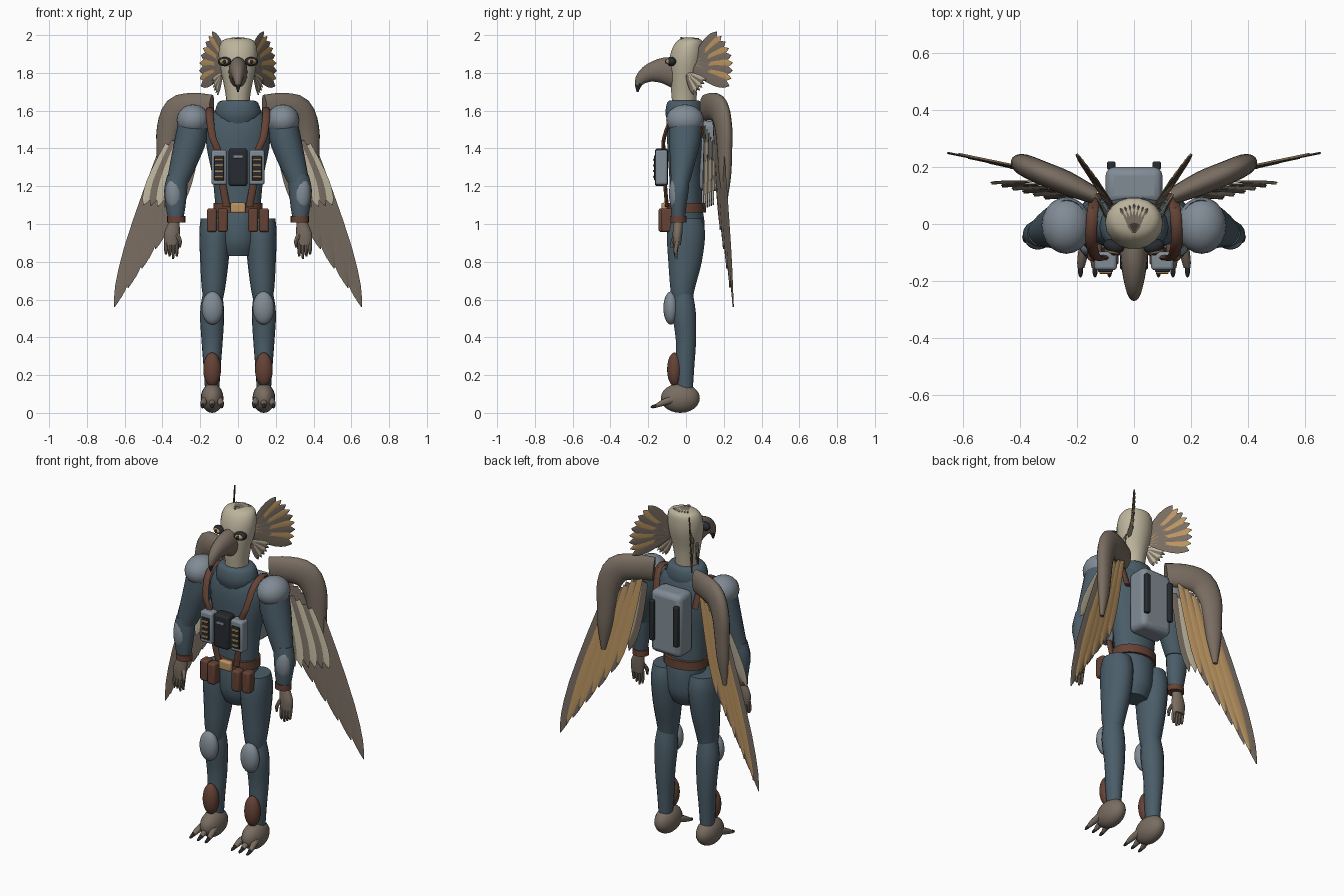
import bpy, bmesh
from math import sin, cos, pi, radians
from mathutils import Vector, Matrix, Euler

cube = bpy.data.objects.get("Cube")
if cube:
    bpy.data.objects.remove(cube, do_unlink=True)

X, Y, Z = Vector((1, 0, 0)), Vector((0, 1, 0)), Vector((0, 0, 1))


def material(name, *rgb):
    m = bpy.data.materials.new(name)
    m.use_nodes = True
    m.diffuse_color = (*rgb, 1)
    bsdf = next(n for n in m.node_tree.nodes if n.type == 'BSDF_PRINCIPLED')
    bsdf.inputs["Base Color"].default_value = (*rgb, 1)
    return m


suit = material("suit blue", .07, .11, .14)
armour = material("armour grey", .22, .26, .3)
plume = material("plumage brown", .19, .152, .12)
cream = material("head cream", .5, .45, .33)
amber = material("amber", .5, .3, .12)
leather = material("leather", .13, .055, .036)
dark = material("charcoal", .02, .024, .029)


def smooth_rows(rows, step):
    """Catmull-Rom interpolation between the given sections."""
    out, last = [], len(rows) - 1
    for i in range(last):
        a, b, c, d = (Vector(rows[max(0, min(last, i + k))]) for k in (-1, 0, 1, 2))
        for s in range(step):
            t = s / step
            out.append(b + (c - a) * (t / 2) + (2*a - 5*b + 4*c - d) * (t*t / 2)
                       + (3*b - a - 3*c + d) * (t**3 / 2))
    return out + [Vector(rows[-1])]


def loft(bm, rows, u=X, v=Y, n=18, mat=0, step=3):
    """Skin elliptical sections (x, y, z, half_u, half_v); v=None follows the path."""
    rows = smooth_rows(rows, step)
    rings = []
    for i, r in enumerate(rows):
        w = v
        if v is None:
            tangent = Vector(rows[min(i + 1, len(rows) - 1)][:3]) - Vector(rows[max(i - 1, 0)][:3])
            w = tangent.cross(u).normalized()
        rings.append([bm.verts.new(Vector(r[:3]) + u * r[3] * cos(2*pi*k/n) + w * r[4] * sin(2*pi*k/n))
                      for k in range(n)])
    faces = [bm.faces.new(rings[0][::-1]), bm.faces.new(rings[-1])]
    for a, b in zip(rings, rings[1:]):
        faces += [bm.faces.new((a[k], a[(k+1) % n], b[(k+1) % n], b[k])) for k in range(n)]
    for f in faces:
        f.material_index = mat


def finish(name, bm, mats, mirror=False, bevel=0):
    bmesh.ops.recalc_face_normals(bm, faces=bm.faces)
    me = bpy.data.meshes.new(name)
    bm.to_mesh(me)
    bm.free()
    for m in mats:
        me.materials.append(m)
    me.shade_smooth()
    me.set_sharp_from_angle(angle=radians(40))
    ob = bpy.data.objects.new(name, me)
    bpy.context.scene.collection.objects.link(ob)
    if bevel:
        mod = ob.modifiers.new("bevel", 'BEVEL')
        mod.width, mod.segments = bevel, 3
    if mirror:
        ob.modifiers.new("mirror", 'MIRROR').use_mirror_merge = False
    return ob


def body(name, mat, rows, mirror=False, **kw):
    bm = bmesh.new()
    loft(bm, rows, **kw)
    return finish(name, bm, [mat], mirror)


def ball(name, mat, c, r, mirror=True, rot=(0, 0, 0)):
    bm = bmesh.new()
    bmesh.ops.create_uvsphere(bm, u_segments=20, v_segments=12, radius=1,
                              matrix=Matrix.LocRotScale(Vector(c), Euler(rot), Vector(r)))
    finish(name, bm, [mat], mirror)


def box(name, mat, c, size, bevel=.01, mirror=True):
    bm = bmesh.new()
    bmesh.ops.create_cube(bm, size=1, matrix=Matrix.LocRotScale(Vector(c), None, Vector(size)))
    finish(name, bm, [mat], mirror, bevel)


def feather(bm, root, tip, width, normal, mat=0):
    """A thin ridged blade from root to tip."""
    side = (tip - root).cross(normal).normalized()
    shape = ((0, .5), (.3, .85), (.65, 1), (.88, .65), (1, .05))
    loft(bm, [(*root.lerp(tip, t), width * w, .004) for t, w in shape],
         u=side, v=normal, n=4, mat=mat, step=2)


# Torso, collar and hips
body("torso", suit, [(0, 0, 1, .11, .08), (0, 0, 1.1, .12, .085), (0, 0, 1.25, .135, .09),
                     (0, 0, 1.4, .165, .1), (0, 0, 1.5, .17, .1), (0, 0, 1.58, .14, .085),
                     (0, 0, 1.62, .08, .07)])
body("collar", suit, [(0, -.01, 1.52, .09, .08), (0, -.01, 1.58, .122, .1),
                      (0, -.01, 1.64, .107, .092), (0, -.01, 1.655, .08, .075)])
body("hips", suit, [(0, 0, .83, .075, .06), (0, 0, .9, .1, .095), (0, 0, 1, .11, .1), (0, 0, 1.07, .12, .09)])
body("belt", leather, [(0, 0, 1.06, .13, .105), (0, 0, 1.11, .13, .105)], step=1, n=24)
box("buckle", amber, (0, -.115, 1.085), (.08, .03, .055), mirror=False)
for x, y in ((.08, -.115), (.138, -.1)):
    box("belt_pouches", leather, (x, y, 1.02), (.052, .06, .125), .012)

# Legs and feet
body("thighs", suit, [(.122, 0, 1.03, .075, .085), (.122, 0, .95, .083, .103), (.125, -.005, .8, .075, .09),
                      (.13, -.018, .66, .062, .066), (.132, -.02, .57, .045, .05)], True)
body("shins", suit, [(.135, -.015, .64, .05, .05), (.137, -.01, .53, .064, .063), (.137, 0, .38, .056, .054),
                     (.137, -.005, .25, .046, .05), (.137, -.005, .13, .038, .042)], True)
ball("knee_pads", armour, (.135, -.08, .555), (.057, .04, .088))
ball("ankle_guards", leather, (.137, -.06, .23), (.047, .04, .09))
ball("feet", plume, (.137, -.03, .078), (.06, .103, .078))
for k in (-1, 0, 1):
    x = .137 + k * .035
    body("toes", plume, [(x, -.06, .075, .018, .022), (x + k*.01, -.12, .055, .017, .019),
                         (x + k*.015, -.155, .04, .012, .012)], True, v=Z, n=10)
    ball("toe_claws", dark, (x + k*.016, -.163, .036), (.009, .026, .01), rot=(.25, 0, 0))

# Arms and hands
body("upper_arms", suit, [(.235, 0, 1.59, .07, .085), (.25, -.005, 1.45, .085, .085),
                          (.287, -.018, 1.32, .073, .066), (.32, -.03, 1.22, .058, .05)], True)
body("forearms", suit, [(.32, -.03, 1.26, .054, .05), (.33, -.035, 1.18, .061, .05),
                        (.33, -.04, 1.08, .05, .041), (.33, -.04, 1.01, .036, .032)], True)
ball("shoulder_pads", armour, (.238, -.005, 1.55), (.087, .1, .083))
ball("forearm_pads", armour, (.338, -.052, 1.16), (.046, .038, .095))
body("wrist_bands", leather, [(.327, -.04, 1.008, .048, .042), (.327, -.04, 1.042, .048, .042)], True, step=1)
body("hands", plume, [(.335, -.04, 1.02, .025, .024), (.35, -.045, .95, .042, .026),
                      (.352, -.047, .89, .036, .02)], True)
for k in range(4):
    x = .324 + k * .019
    body("fingers", plume, [(x, -.047, .91, .011, .013), (x, -.055, .86, .01, .012),
                            (x, -.052, .815 + .012 * abs(k - 1), .005, .006)], True, n=8)
body("thumbs", plume, [(.325, -.05, .95, .014, .014), (.308, -.07, .91, .011, .011),
                       (.308, -.075, .875, .005, .006)], True, n=8)

# Harness, chest kit and backpack
body("harness_straps", leather, [(.13, .1, 1.45, .02, .01), (.145, .05, 1.6, .02, .01), (.15, -.06, 1.58, .02, .01),
                                 (.135, -.115, 1.46, .02, .01), (.105, -.118, 1.38, .02, .01),
                                 (.08, -.11, 1.2, .02, .01), (.06, -.1, 1.09, .02, .01)], True, v=None, n=8)
box("chest_pack", dark, (0, -.13, 1.3), (.1, .07, .2), .015, False)
box("chest_pack_label", armour, (0, -.167, 1.355), (.05, .006, .015), .002, False)
box("side_packs", armour, (.1, -.13, 1.3), (.08, .065, .185), .012)
box("pack_panels", dark, (.1, -.163, 1.295), (.052, .012, .13), .004)
for k in range(4):
    box("pack_rounds", amber, (.1, -.17, 1.25 + k * .03), (.044, .01, .011), .003)
box("backpack", armour, (0, .135, 1.36), (.2, .13, .37), .03, False)
box("backpack_rails", dark, (.08, .205, 1.37), (.03, .03, .24), .008)

# Head, eyes and hooked beak
body("head", cream, [(0, -.01, 1.6, .06, .06), (0, -.01, 1.68, .065, .068), (0, -.008, 1.76, .08, .075),
                     (0, 0, 1.86, .1, .09), (0, .01, 1.93, .1, .084), (0, .02, 1.972, .082, .065),
                     (0, .02, 1.985, .04, .03)])
beak = body("beak", plume, [(0, -.05, 1.8, .05, .085), (0, -.12, 1.812, .048, .07), (0, -.19, 1.8, .038, .05),
                            (0, -.235, 1.77, .026, .034), (0, -.253, 1.735, .015, .018),
                            (0, -.256, 1.7, .004, .005)], v=None)
beak.data.materials.append(dark)
for p in beak.data.polygons:
    p.material_index = int(p.center.z < 1.74 and p.center.y < -.22)
ball("eye_rims", dark, (.071, -.078, 1.86), (.037, .024, .025), rot=(0, 0, .3))
ball("eyes", amber, (.071, -.086, 1.86), (.026, .022, .017), rot=(0, 0, .3))
ball("pupils", dark, (.071, -.102, 1.86), (.011, .009, .012))

# Fans of feathers behind the head and cheeks
back = Vector((.54, .84, 0))
face = Vector((.84, -.54, 0))
bm = bmesh.new()
for k in range(9):
    a = radians(50 - 9 * k)
    root = Vector((.05, .03, 1.83)) + face * .002 * k
    feather(bm, root, root + (back * cos(a) + Z * sin(a)) * (.245 + .004 * min(k, 5)),
            .036 if k % 2 == 0 else .03, face, k % 2)
finish("crest_feathers", bm, [plume, amber], True)

bm = bmesh.new()
for k in range(6):
    a = radians(-18 - 10 * k)
    root = Vector((.074, .005, 1.8)) + face * .002 * k
    feather(bm, root, root + (back * cos(a) + Z * sin(a)) * .125, .014, face, k % 2)
finish("cheek_feathers", bm, [cream, plume], True)

bm = bmesh.new()
for k in range(-3, 4):
    root = Vector((0, -.03, 1.985))
    feather(bm, root, root + Vector((k * .016, .1 - .005 * abs(k), -.004)), .012, Z)
finish("crown_feathers", bm, [plume])

# Wings: folded limb, long flight feathers and short coverts
wing_normal = Vector((-.42, .9, 0)).normalized()
body("wing_limbs", plume, [(.14, .1, 1.615, .03, .07), (.24, .145, 1.62, .042, .075), (.325, .18, 1.595, .042, .078),
                           (.37, .2, 1.5, .04, .065), (.382, .205, 1.38, .036, .052), (.39, .207, 1.25, .03, .04),
                           (.4, .207, 1.11, .01, .012)], True, u=wing_normal, v=None)
flat = Vector((-.22, .97, .1)).normalized()
bm = bmesh.new()
for k in range(10):
    t = k / 9
    odd = k % 2
    root = Vector((.385, .195, 1.42)).lerp(Vector((.2, .13, 1.57)), t)
    tip = Vector((.655, .25, .56)).lerp(Vector((.33, .165, 1.02)), t)
    shift = flat * (.005 * odd + .001 * k)
    feather(bm, root + shift, tip + shift, .026 if odd else .046, flat, odd)
finish("flight_feathers", bm, [plume, amber], True)

bm = bmesh.new()
for k in range(6):
    t = k / 5
    root = Vector((.37, .15, 1.42)).lerp(Vector((.2, .1, 1.52)), t)
    tip = Vector((.5, .143, 1.1)).lerp(Vector((.31, .1, 1.08)), t)
    feather(bm, root, tip - flat * .002 * k, .034, flat, k % 2)
finish("wing_coverts", bm, [cream, plume], True)
